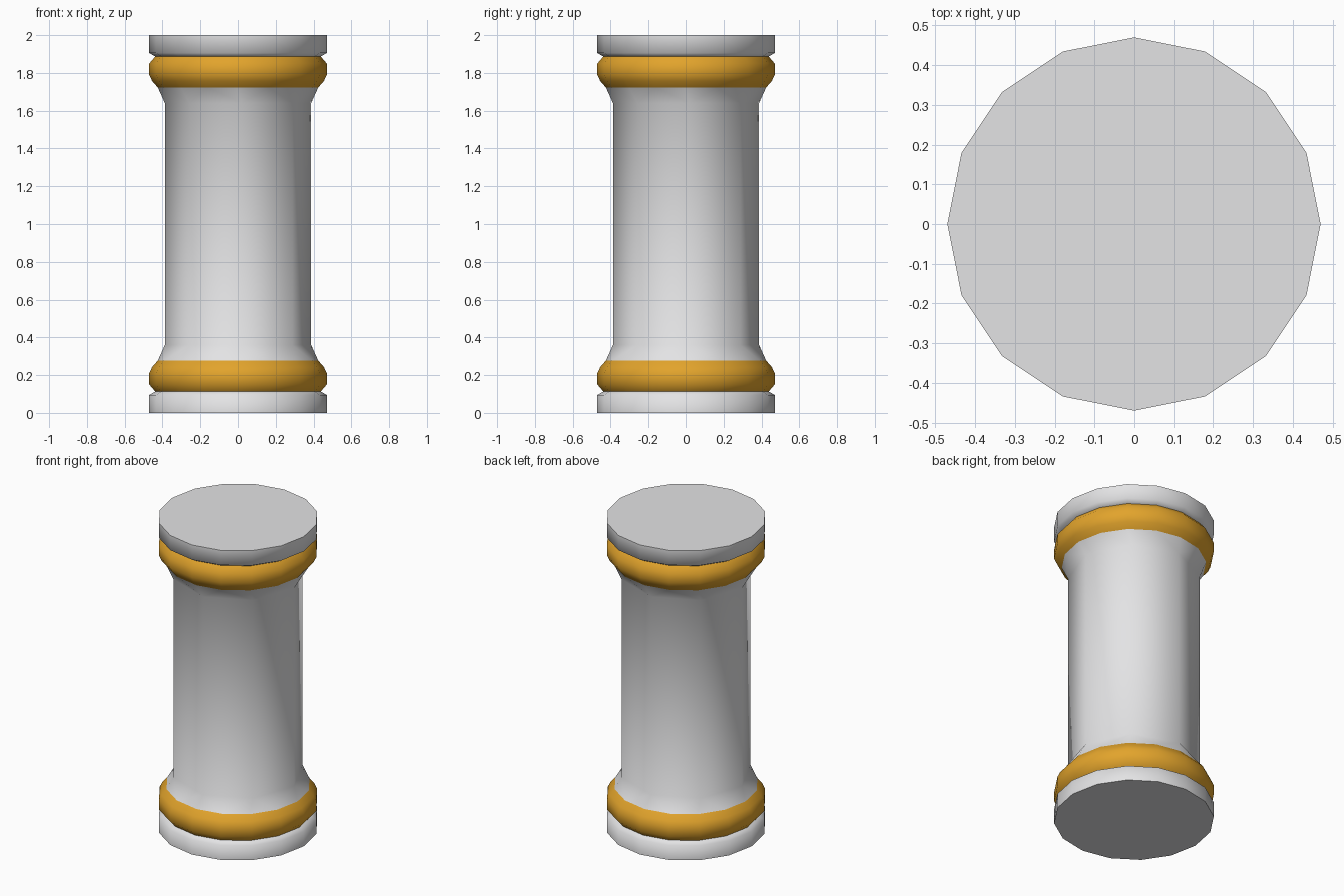
import bpy
import bmesh
from math import sin, cos, tau, radians

cube = bpy.data.objects.get("Cube")
if cube:
    bpy.data.objects.remove(cube, do_unlink=True)


def make_material(name, rgb):
    mat = bpy.data.materials.new(name)
    mat.use_nodes = True
    mat.diffuse_color = (*rgb, 1)
    mat.node_tree.nodes["Principled BSDF"].inputs["Base Color"].default_value = (*rgb, 1)
    return mat


grey = make_material("light grey", (0.77, 0.77, 0.78))
gold = make_material("gold", (0.76, 0.37, 0.025))


def ring(bm, r, z, n=16, turn=0):
    verts = []
    for i in range(n):
        a = tau * i / n + radians(turn)
        verts.append(bm.verts.new((r * cos(a), r * sin(a), z)))
    return verts


def bridge(bm, a, b):
    n = len(a)
    for i in range(n):
        j = (i + 1) % n
        bm.faces.new((a[i], a[j], b[j], b[i]))


def flare(bm, wide, narrow):
    """Join a ring to one with half as many vertices."""
    n = len(narrow)
    for i in range(n):
        j = (i + 1) % n
        left, mid, right = wide[2 * i], wide[2 * i + 1], wide[2 * j]
        bm.faces.new((left, mid, narrow[i]))
        bm.faces.new((mid, narrow[j], narrow[i]))
        bm.faces.new((mid, right, narrow[j]))


def finish(bm, name, mat, angle):
    bmesh.ops.recalc_face_normals(bm, faces=bm.faces)
    mesh = bpy.data.meshes.new(name)
    bm.to_mesh(mesh)
    bm.free()
    mesh.materials.append(mat)
    obj = bpy.data.objects.new(name, mesh)
    bpy.context.collection.objects.link(obj)
    bpy.ops.object.select_all(action='DESELECT')
    obj.select_set(True)
    bpy.context.view_layer.objects.active = obj
    bpy.ops.object.shade_smooth_by_angle(angle=radians(angle))


def lathe(name, profile, mat, flip, closed):
    bm = bmesh.new()
    rings = [ring(bm, r, 2 - z if flip else z) for r, z in profile]
    for a, b in zip(rings, rings[1:]):
        bridge(bm, a, b)
    if closed:
        bm.faces.new(rings[0])
    finish(bm, name, mat, 75)


# End caps and rounded bands, the same at both ends
cap = [(0.47, 0), (0.47, 0.095), (0.438, 0.113)]
band = [(0.438, 0.113), (0.47, 0.15), (0.47, 0.21), (0.455, 0.243), (0.425, 0.277)]
for side, flip in (("bottom", False), ("top", True)):
    lathe(side + "_cap", cap, grey, flip, True)
    lathe(side + "_band", band, gold, flip, False)

# Eight-sided shaft, turned slightly, flaring out to the sixteen-sided bands
bm = bmesh.new()
low_wide = ring(bm, 0.425, 0.277)
low_narrow = ring(bm, 0.388, 0.36, 8, 3)
high_narrow = ring(bm, 0.388, 1.64, 8, 3)
high_wide = ring(bm, 0.425, 1.723)
flare(bm, low_wide, low_narrow)
bridge(bm, low_narrow, high_narrow)
flare(bm, high_wide, high_narrow)
finish(bm, "shaft", grey, 75)
